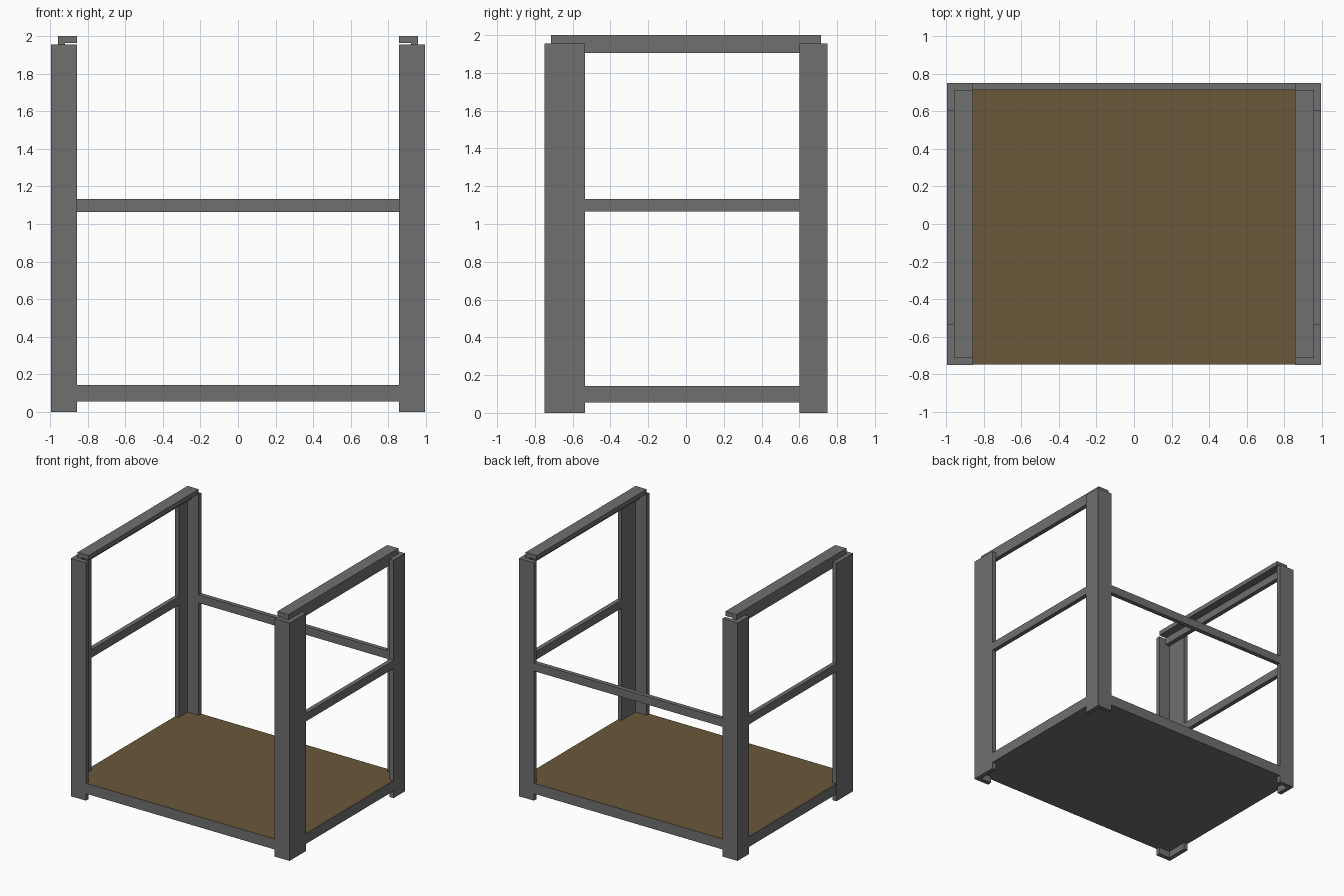
import bpy

if "Cube" in bpy.data.objects:
    bpy.data.objects.remove(bpy.data.objects["Cube"])

T = 0.036                      # steel plate thickness
X, Y = 0.994, 0.75             # outer half sizes
XI = 0.857                     # inner edge of post flanges
YF, YB = -0.534, 0.601         # inner edges of front / back post side flanges


def material(name, rgb):
    m = bpy.data.materials.new(name)
    m.diffuse_color = (*rgb, 1)
    m.use_nodes = True
    m.node_tree.nodes["Principled BSDF"].inputs["Base Color"].default_value = m.diffuse_color
    return m


steel = material("grey steel", (0.16, 0.16, 0.16))
wood = material("brown deck", (0.145, 0.095, 0.042))


def make(name, verts, faces):
    me = bpy.data.meshes.new(name)
    me.from_pydata(verts, [], faces)
    me.materials.append(steel)
    ob = bpy.data.objects.new(name, me)
    bpy.context.collection.objects.link(ob)
    return ob


def prism(name, profile, place, lo, hi, flip=False):
    """Extrude a 2D profile from lo to hi; place maps (a, b, t) to xyz."""
    n = len(profile)
    verts = [place(a, b, t) for t in (lo, hi) for a, b in profile]
    faces = [tuple(range(n))[::-1], tuple(range(n, 2 * n))]
    faces += [(i, (i + 1) % n, (i + 1) % n + n, i + n) for i in range(n)]
    if flip:
        faces = [f[::-1] for f in faces]
    return make(name, verts, faces)


def angle(w, h):
    """L section with its corner at the origin."""
    return [(0, 0), (w, 0), (w, T), (T, T), (T, h), (0, h)]


def box(name, x0, x1, y0, y1, z0, z1):
    return prism(name, [(x0, y0), (x1, y0), (x1, y1), (x0, y1)],
                 lambda a, b, t: (a, b, t), z0, z1)


for s, side in ((-1, "left"), (1, "right")):
    # angle-section corner posts
    prism(f"front_post_{side}", angle(X - XI, Y + YF),
          lambda a, b, t: (s * (X - a), -Y + b, t), 0, 1.955, s > 0)
    prism(f"back_post_{side}", angle(X - XI, Y - YB),
          lambda a, b, t: (s * (X - a), Y - b, t), 0, 1.955, s < 0)
    # angle-section top rail: flat top, outer lip hanging down
    prism(f"top_rail_{side}", angle(X - T - XI, 0.096),
          lambda a, b, t: (s * (X - T - a), t, 2 - b), -Y + T, Y - T, s > 0)
    # flat side guard bar
    x0, x1 = sorted((s * X, s * (X - T)))
    box(f"side_bar_{side}", x0, x1, YF, YB, 1.065, 1.132)

# flat back guard bar
box("back_bar", -XI, XI, Y - T, Y, 1.065, 1.132)

# deck slab with brown top
deck = box("deck", -X + 0.003, X - 0.003, -Y + 0.003, Y - 0.003, 0.056, 0.142)
deck.data.materials.append(wood)
for p in deck.data.polygons:
    p.material_index = 1 if p.normal.z > 0.5 else 0
